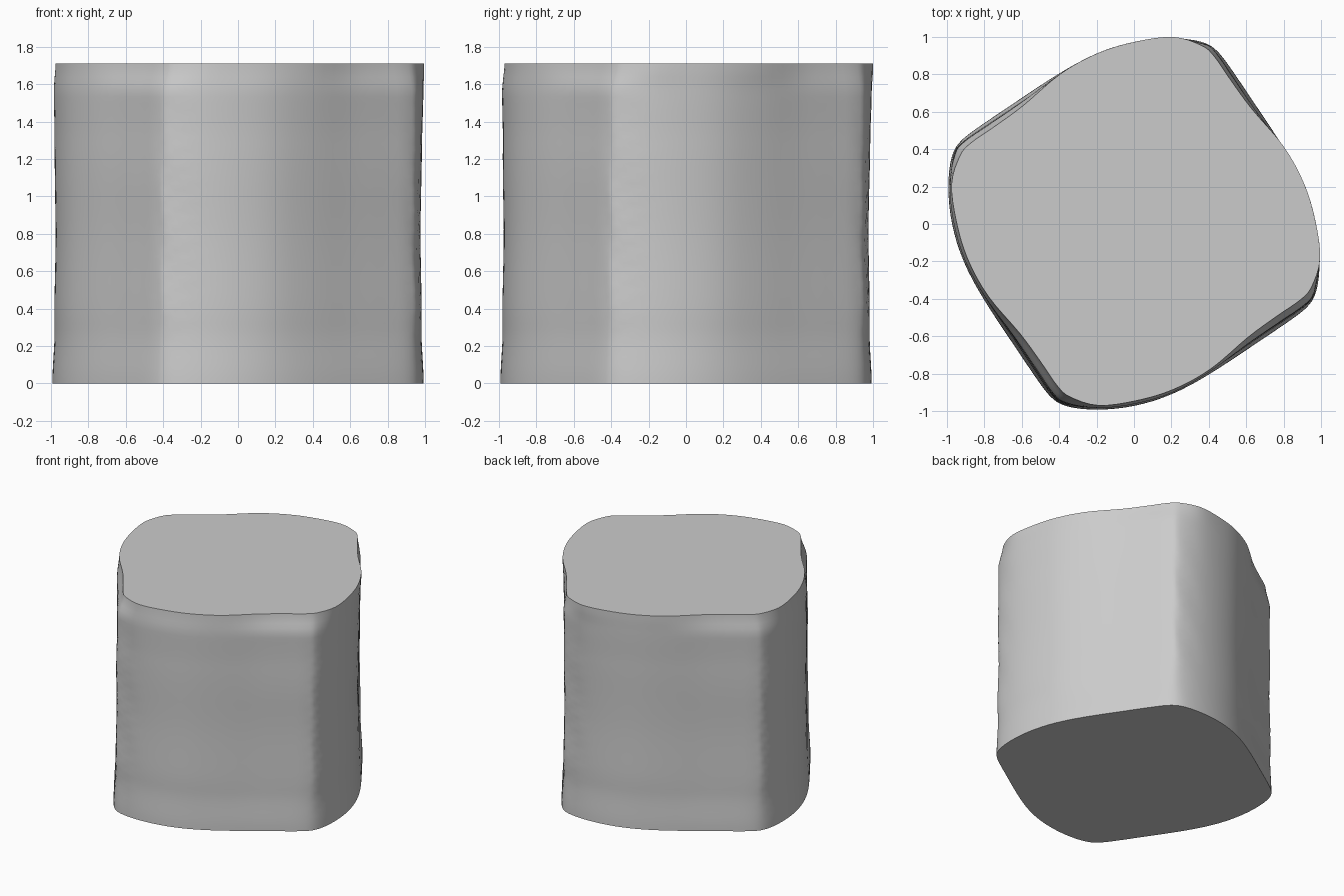
import bpy, bmesh, math
from mathutils import Vector

cube = bpy.data.objects.get("Cube")
if cube:
    bpy.data.objects.remove(cube, do_unlink=True)

HEIGHT = 1.71
STEPS = 4      # curve samples between outline points
LEVELS = 48    # rings up the wall

# One side of the twisted, rounded square; the other three are quarter turns
BODY_SIDE = [(-.98, .38), (-.93, .45), (-.8, .54), (-.62, .66),
             (-.4, .81), (-.2, .92), (0, .98), (.2, 1)]
TOP_SIDE = [(-.94, .35), (-.88, .42), (-.75, .51), (-.6, .62),
            (-.4, .79), (-.2, .9), (0, .96), (.2, .985)]


def outline(side):
    """Closed smooth outline made from one side turned four times."""
    pts = []
    for turn in range(4):
        for x, y in side:
            for _ in range(turn):
                x, y = y, -x
            pts.append(Vector((x, y)))
    n, out = len(pts), []
    for i in range(n):
        a, b, c, d = (pts[(i + k) % n] for k in (-1, 0, 1, 2))
        for s in range(STEPS):
            t = s / STEPS
            out.append(b + (c - a) * t / 2 + (2 * a - 5 * b + 4 * c - d) * t**2 / 2
                       + (3 * b - a - 3 * c + d) * t**3 / 2)
    return out


def relax(pts, rounds):
    """Soften the corners of a closed outline."""
    for _ in range(rounds):
        pts = [(pts[i - 1] + p * 2 + pts[(i + 1) % len(pts)]) / 4
               for i, p in enumerate(pts)]
    return pts


def ramp(z, keys):
    """Smoothly interpolated value of (height, value) keys."""
    for (z0, v0), (z1, v1) in zip(keys, keys[1:]):
        if z <= z1:
            t = (z - z0) / (z1 - z0)
            return v0 + (v1 - v0) * t * t * (3 - 2 * t)
    return keys[-1][1]


body = outline(BODY_SIDE)
base = relax(body, 12)
top = [p + Vector((.01, .015)) for p in outline(TOP_SIDE)]
count = len(body)
SCALE = [(0, 1), (.3, .983), (.8, .975), (1.3, .982), (1.6, .99), (HEIGHT, 1)]
TO_TOP = [(0, 0), (1, .05), (1.55, .3), (HEIGHT, 1)]
TO_BASE = [(0, 1), (.45, 0), (HEIGHT, 0)]

# Wall rings, with faint ripples along the four corners
bm = bmesh.new()
rings = []
for level in range(LEVELS + 1):
    z = HEIGHT * level / LEVELS
    fade = math.sin(math.pi * level / LEVELS)
    ring = []
    for i in range(count):
        p = body[i].lerp(base[i], ramp(z, TO_BASE)) * ramp(z, SCALE)
        p = p.lerp(top[i], ramp(z, TO_TOP))
        side = count // 4
        gap = min(i % side, side - i % side)
        ripple = math.sin(z * 37 + i // side) * math.sin(z * 23 + i)
        p = p * (1 + .004 * fade * ripple * math.exp(-(gap / 3) ** 2))
        ring.append(bm.verts.new((p.x, p.y, z)))
    rings.append(ring)

for low, high in zip(rings, rings[1:]):
    for i in range(count):
        j = (i + 1) % count
        bm.faces.new((low[i], low[j], high[j], high[i]))

# Flat ends
bm.faces.new(rings[0])
bm.faces.new(rings[-1])
bmesh.ops.recalc_face_normals(bm, faces=bm.faces)

mesh = bpy.data.meshes.new("rounded_block")
bm.to_mesh(mesh)
bm.free()
block = bpy.data.objects.new("rounded_block", mesh)
bpy.context.collection.objects.link(block)

# Single plain grey
grey = bpy.data.materials.new("light_grey")
grey.use_nodes = True
colour = (.6, .6, .6, 1)
grey.diffuse_color = colour
grey.node_tree.nodes["Principled BSDF"].inputs["Base Color"].default_value = colour
mesh.materials.append(grey)

bpy.ops.object.select_all(action='DESELECT')
block.select_set(True)
bpy.context.view_layer.objects.active = block
bpy.ops.object.shade_smooth_by_angle(angle=math.radians(40))
